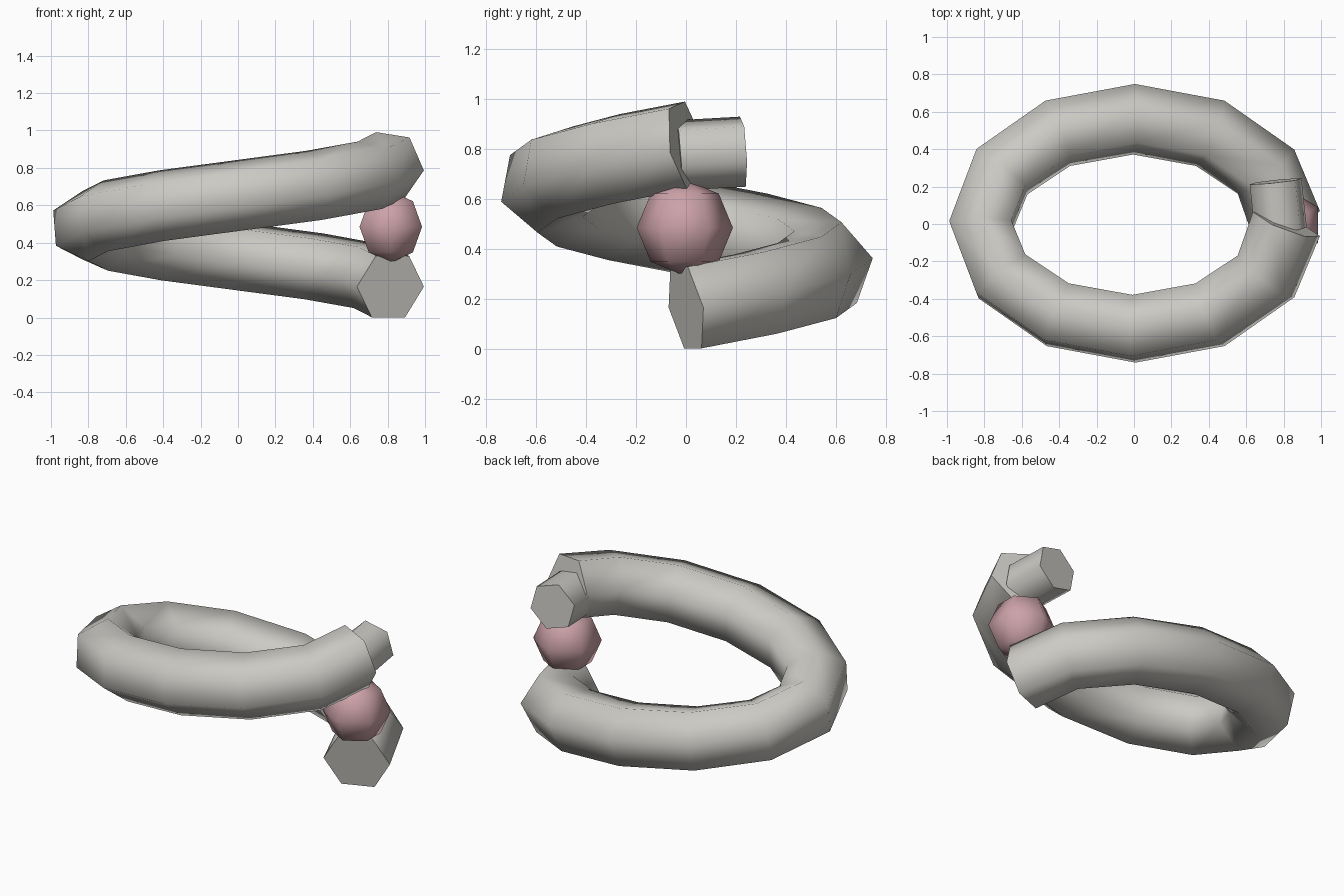
import bpy, bmesh, math
from mathutils import Vector, Quaternion

if "Cube" in bpy.data.objects:
    bpy.data.objects.remove(bpy.data.objects["Cube"])


def material(name, rgb):
    m = bpy.data.materials.new(name)
    m.diffuse_color = (*rgb, 1)
    m.use_nodes = True
    m.node_tree.nodes["Principled BSDF"].inputs["Base Color"].default_value = m.diffuse_color
    return m


GREY = material("warm grey", (0.60, 0.59, 0.555))
PINK = material("dusty pink", (0.60, 0.36, 0.39))


def finish(name, bm, mat):
    bmesh.ops.recalc_face_normals(bm, faces=bm.faces)
    me = bpy.data.meshes.new(name)
    bm.to_mesh(me)
    bm.free()
    me.materials.append(mat)
    ob = bpy.data.objects.new(name, me)
    bpy.context.collection.objects.link(ob)
    return ob


def sweep(name, path, radius, mat, start_angle=0, sides=6):
    """Hexagonal tube along a path, carried without twisting, with flat caps."""
    pts = [Vector(p) for p in path]
    n = len(pts)
    segs = [(pts[i + 1] - pts[i]).normalized() for i in range(n - 1)]
    tans = [segs[0]] + [(segs[i] + segs[i + 1]).normalized() for i in range(n - 2)] + [segs[-1]]
    u = tans[0].cross(Vector((0, 0, 1))).normalized()
    u = Quaternion(-tans[0], start_angle) @ u
    bm = bmesh.new()
    rings = []
    for i, (p, t) in enumerate(zip(pts, tans)):
        if i:
            u = tans[i - 1].rotation_difference(t) @ u
        w = u.cross(t)
        rings.append([bm.verts.new(p + radius * (math.cos(a) * u + math.sin(a) * w))
                      for a in (2 * math.pi * k / sides for k in range(sides))])
    for a, b in zip(rings, rings[1:]):
        for k in range(sides):
            j = (k + 1) % sides
            bm.faces.new((a[k], a[j], b[j], b[k])).smooth = True
    for ring in (rings[0], rings[-1]):
        cap = bm.faces.new(ring)
        for e in cap.edges:
            e.smooth = False
    return finish(name, bm, mat)


# Main coil: one rising turn around an ellipse
coil = [(0.815 * math.cos(k * math.pi / 6), 0.56 * math.sin(k * math.pi / 6),
         0.165 + 0.65 * k / 12) for k in range(13)]
sweep("coil_ring", coil, 0.192, GREY)

# Short stub at the upper end
sweep("end_stub", [(0.785, -0.035, 0.775), (0.757, 0.228, 0.79)], 0.145, GREY,
      math.radians(-16))

# Faceted bead between the two ends
bm = bmesh.new()
bmesh.ops.create_uvsphere(bm, u_segments=6, v_segments=4, radius=0.193)
bmesh.ops.translate(bm, verts=bm.verts, vec=(0.817, -0.005, 0.485))
for f in bm.faces:
    f.smooth = True
finish("bead", bm, PINK)
